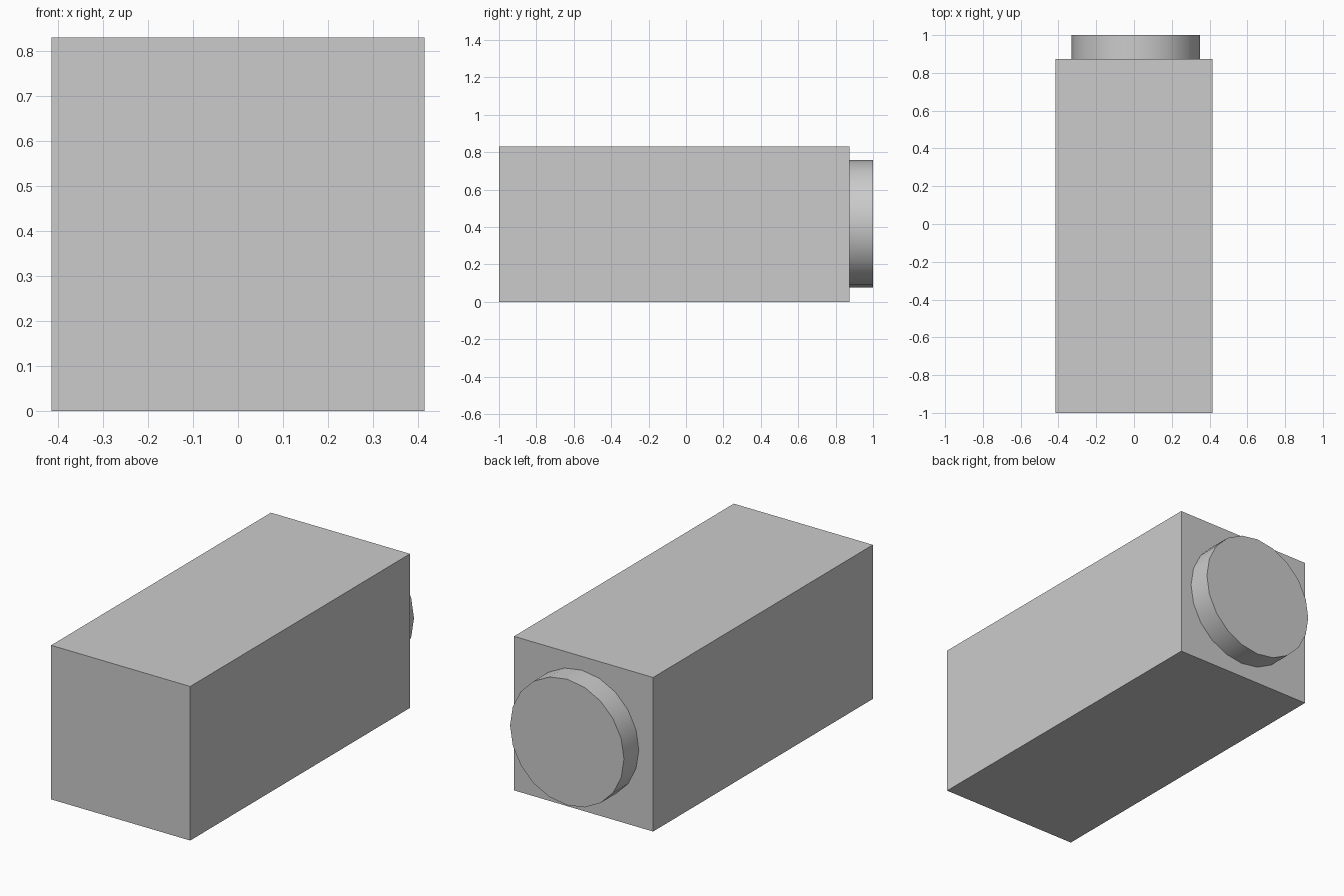
import bpy
import math

if "Cube" in bpy.data.objects:
    bpy.data.objects.remove(bpy.data.objects["Cube"])

# Long square body
bpy.ops.mesh.primitive_cube_add(size=1, location=(0, -0.0635, 0.4155))
body = bpy.context.object
body.name = "body"
body.scale = (0.83, 1.873, 0.831)
bpy.ops.object.transform_apply(location=False, rotation=False, scale=True)

# Round 20-sided boss on the back face, slightly off centre
bpy.ops.mesh.primitive_cylinder_add(
    vertices=20, radius=0.34, depth=0.1265,
    location=(0.01, 0.93675, 0.417), rotation=(math.pi / 2, 0, 0))
boss = bpy.context.object
boss.name = "round_boss"
bpy.ops.object.shade_smooth_by_angle(angle=math.radians(30))
